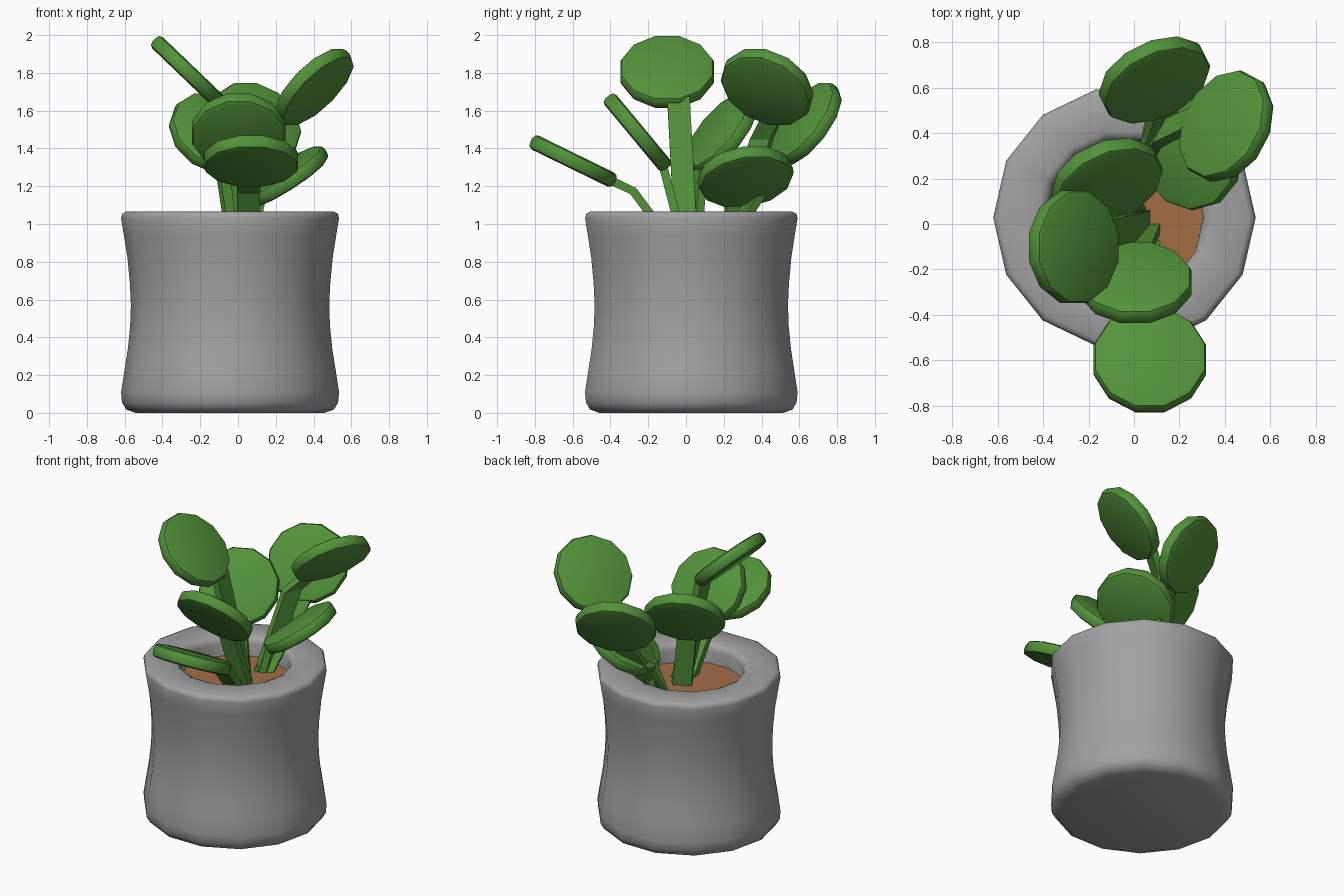
import bpy, bmesh, math
from mathutils import Vector, Matrix

if "Cube" in bpy.data.objects:
    bpy.data.objects.remove(bpy.data.objects["Cube"])

CX, CY, SIDES = -0.042, 0.028, 14


def material(name, rgb):
    m = bpy.data.materials.new(name)
    m.diffuse_color = (*rgb, 1)
    m.use_nodes = True
    m.node_tree.nodes["Principled BSDF"].inputs["Base Color"].default_value = m.diffuse_color
    return m


GREY = material("grey_ceramic", (0.36, 0.36, 0.36))
GREEN = material("leaf_green", (0.085, 0.29, 0.042))
BROWN = material("soil_brown", (0.36, 0.155, 0.06))


def finish(name, bm, mat, angle=None):
    bmesh.ops.recalc_face_normals(bm, faces=bm.faces)
    me = bpy.data.meshes.new(name)
    bm.to_mesh(me)
    bm.free()
    ob = bpy.data.objects.new(name, me)
    bpy.context.collection.objects.link(ob)
    me.materials.append(mat)
    if angle:
        bpy.ops.object.select_all(action='DESELECT')
        ob.select_set(True)
        bpy.context.view_layer.objects.active = ob
        bpy.ops.object.shade_smooth_by_angle(angle=math.radians(angle))
    return ob


def lathe(name, profile, mat, angle):
    bm = bmesh.new()
    rings = []
    for r, z in profile:
        rings.append([bm.verts.new((CX + r * math.cos(2 * math.pi * i / SIDES),
                                    CY + r * math.sin(2 * math.pi * i / SIDES), z))
                      for i in range(SIDES)])
    for a, b in zip(rings, rings[1:]):
        for i in range(SIDES):
            j = (i + 1) % SIDES
            bm.faces.new((a[i], a[j], b[j], b[i]))
    bm.faces.new(rings[0])
    bm.faces.new(rings[-1])
    return finish(name, bm, mat, angle)


# pot with a waisted wall, rounded foot and thick rim
lathe("pot", [(0.50, 0.0), (0.55, 0.018), (0.572, 0.055), (0.577, 0.11), (0.560, 0.22),
              (0.541, 0.34), (0.529, 0.46), (0.525, 0.57), (0.530, 0.68), (0.543, 0.82),
              (0.562, 0.94), (0.577, 1.03), (0.571, 1.054), (0.55, 1.065),
              (0.385, 1.065), (0.358, 1.052), (0.347, 1.02), (0.345, 0.88)], GREY, 50)

# soil disc
lathe("soil", [(0.35, 0.90), (0.35, 0.935)], BROWN, None)


def leaf(name, centre, normal, radius=0.256, thick=0.082):
    n = Vector(normal).normalized()
    up = (Vector((0, 0, 1)) - n * n.z).normalized()
    side = up.cross(n)
    bm = bmesh.new()
    bmesh.ops.create_cone(bm, cap_ends=True, segments=12, radius1=radius,
                          radius2=radius, depth=thick)
    bmesh.ops.rotate(bm, verts=bm.verts, matrix=Matrix.Rotation(math.radians(15), 3, 'Z'))
    rim = [e for e in bm.edges if abs(e.verts[0].co.z - e.verts[1].co.z) < 1e-4]
    bmesh.ops.bevel(bm, geom=rim, offset=0.026, segments=2, profile=0.5, affect='EDGES')
    rot = Matrix((side, up, n)).transposed().to_4x4()
    bm.transform(Matrix.Translation(centre) @ rot)
    finish(name, bm, GREEN, 40)


def stem(name, points, normal, width=0.12, thick=0.045):
    # flat ribbon whose broad side matches the leaf it carries
    pts = [Vector(p) for p in points]
    side = Vector((-normal[1], normal[0], 0)).normalized()
    bm = bmesh.new()
    rings = []
    for i, p in enumerate(pts):
        t = (pts[min(i + 1, len(pts) - 1)] - pts[max(i - 1, 0)]).normalized()
        d = side.cross(t).normalized()
        rings.append([bm.verts.new(p + side * a * width / 2 + d * b * thick / 2)
                      for a, b in ((-1, -1), (1, -1), (1, 1), (-1, 1))])
    for a, b in zip(rings, rings[1:]):
        for i in range(4):
            j = (i + 1) % 4
            bm.faces.new((a[i], a[j], b[j], b[i]))
    bm.faces.new(rings[0])
    bm.faces.new(rings[-1])
    finish(name, bm, GREEN)


# each plant part: leaf centre, leaf normal, stem path
PLANTS = {
    "back": ((0.09, 0.633, 1.53), (0.37, -0.74, 0.57),
             [(0.04, 0.22, 0.92), (0.14, 0.52, 1.37)]),
    "right_high": ((0.405, 0.43, 1.725), (-0.66, 0.35, 0.67),
                   [(0.03, 0.24, 0.92), (0.13, 0.40, 1.45), (0.25, 0.46, 1.58)]),
    "right_low": ((0.25, 0.315, 1.25), (-0.53, -0.15, 0.83),
                  [(0.03, 0.25, 0.92), (0.08, 0.275, 1.14)]),
    "centre": ((-0.12, 0.185, 1.48), (0.34, -0.72, 0.60),
               [(0.0, 0.04, 0.92), (-0.06, 0.07, 1.32)]),
    "left_high": ((-0.265, -0.1, 1.805), (0.69, 0.0, 0.72),
                  [(0.05, 0.0, 0.92), (-0.11, -0.04, 1.67)]),
    "front_high": ((0.005, -0.257, 1.485), (0.0, 0.77, 0.64),
                   [(0.055, -0.02, 0.92), (0.01, -0.13, 1.34)]),
    "front_low": ((0.07, -0.598, 1.333), (0.0, 0.44, 0.90),
                  [(0.055, -0.09, 0.92), (0.055, -0.28, 1.175), (0.065, -0.42, 1.24)]),
}
for key, (centre, normal, path) in PLANTS.items():
    leaf("leaf_" + key, centre, normal)
    stem("stem_" + key, path, normal)
